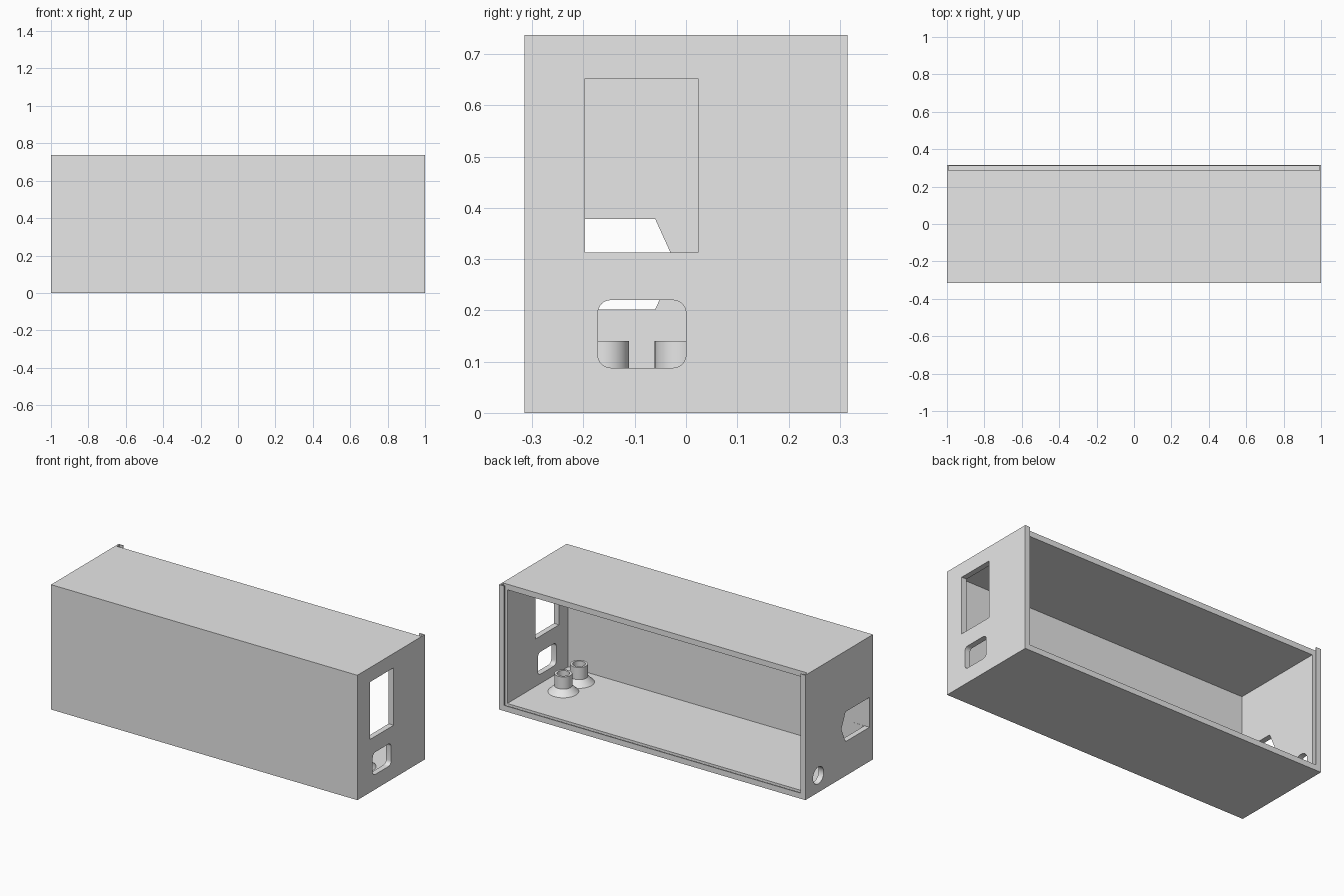
import bpy, bmesh, math
from mathutils import Vector

cube = bpy.data.objects.get("Cube")
if cube:
    bpy.data.objects.remove(cube, do_unlink=True)

# Overall sizes
HX, HY, H = 1.0, 0.315, 0.737
WALL = 0.033
SEAT = 0.285          # where the lid slot begins

grey = bpy.data.materials.new("plain_grey")
grey.use_nodes = True
grey.diffuse_color = (0.8, 0.8, 0.8, 1)
grey.node_tree.nodes["Principled BSDF"].inputs["Base Color"].default_value = (0.8, 0.8, 0.8, 1)


def make_object(name, bm):
    bmesh.ops.recalc_face_normals(bm, faces=bm.faces)
    mesh = bpy.data.meshes.new(name)
    bm.to_mesh(mesh)
    bm.free()
    mesh.materials.append(grey)
    obj = bpy.data.objects.new(name, mesh)
    bpy.context.collection.objects.link(obj)
    return obj


def box(name, x, y, z):
    bm = bmesh.new()
    bmesh.ops.create_cube(bm, size=1)
    for v in bm.verts:
        v.co = [lo + (c + 0.5) * (hi - lo) for c, (lo, hi) in zip(v.co, (x, y, z))]
    return make_object(name, bm)


def end_prism(name, outline, side):
    """Prism along x through one end wall, from a (y, z) outline."""
    bm = bmesh.new()
    face = bm.faces.new([bm.verts.new((side * 0.9, y, z)) for y, z in outline])
    ext = bmesh.ops.extrude_face_region(bm, geom=[face])
    moved = [g for g in ext["geom"] if isinstance(g, bmesh.types.BMVert)]
    bmesh.ops.translate(bm, verts=moved, vec=Vector((side * 0.2, 0, 0)))
    return make_object(name, bm)


def rounded_rect(y0, y1, z0, z1, r, steps=6):
    points = []
    corners = ((y1 - r, z1 - r), (y0 + r, z1 - r), (y0 + r, z0 + r), (y1 - r, z0 + r))
    for i, (cy, cz) in enumerate(corners):
        for k in range(steps + 1):
            a = (i + k / steps) * math.pi / 2
            points.append((cy + r * math.cos(a), cz + r * math.sin(a)))
    return points


def circle(cy, cz, r, n=32):
    return [(cy + r * math.cos(2 * math.pi * k / n), cz + r * math.sin(2 * math.pi * k / n))
            for k in range(n)]


def cut(target, cutters):
    for c in cutters:
        c.hide_render = True
        mod = target.modifiers.new("cut", "BOOLEAN")
        mod.operation, mod.solver, mod.object = "DIFFERENCE", "EXACT", c
    graph = bpy.context.evaluated_depsgraph_get()
    mesh = bpy.data.meshes.new_from_object(target.evaluated_get(graph))
    target.modifiers.clear()
    target.data = mesh
    for c in cutters:
        bpy.data.objects.remove(c, do_unlink=True)


def smooth(obj):
    bpy.ops.object.select_all(action="DESELECT")
    obj.select_set(True)
    bpy.context.view_layer.objects.active = obj
    bpy.ops.object.shade_smooth_by_angle(angle=math.radians(30))


# Case: hollow box, open at the back, with a lid slot entered from the top
case = box("case", (-HX, HX), (-HY, HY), (0, H))
inner = HX - WALL
cut(case, [
    box("cavity", (-inner, inner), (-HY + WALL, 0.3), (WALL, H - WALL)),
    box("back_opening", (-inner, inner), (SEAT, 0.4), (WALL, 0.9)),
    box("lid_slot", (-0.991, 0.991), (SEAT, 0.309), (0.01, 0.9)),
    # Windows in the left end
    end_prism("tall_window", [(-0.197, 0.313), (0.023, 0.313), (0.023, 0.652), (-0.197, 0.652)], 1),
    end_prism("small_window", rounded_rect(-0.172, 0, 0.088, 0.22, 0.025), 1),
    # Pointed opening and cable hole in the right end
    end_prism("pointed_opening", [(-0.283, 0.202), (-0.06, 0.202), (-0.02, 0.29),
                                  (-0.06, 0.378), (-0.283, 0.378)], -1),
    end_prism("cable_hole", circle(0.194, 0.1, 0.05), -1),
])
smooth(case)

# Hollow posts with flared feet on the floor
PROFILE = [(0.083, WALL), (0.048, 0.068), (0.048, 0.14), (0.034, 0.14), (0.034, WALL + 0.002)]


def post(name, x, y, n=40):
    bm = bmesh.new()
    rings = []
    for r, z in PROFILE:
        rings.append([bm.verts.new((x + py, y + pz, z)) for py, pz in circle(0, 0, r, n)])
    for a, b in zip(rings, rings[1:]):
        for k in range(n):
            m = (k + 1) % n
            bm.faces.new((a[k], a[m], b[m], b[k]))
    bm.faces.new(rings[-1])
    bm.faces.new(rings[0])
    smooth(make_object(name, bm))


for label, sign in (("front", -1), ("back", 1)):
    post(label + "_post", 0.81, -0.086 + sign * 0.073)
